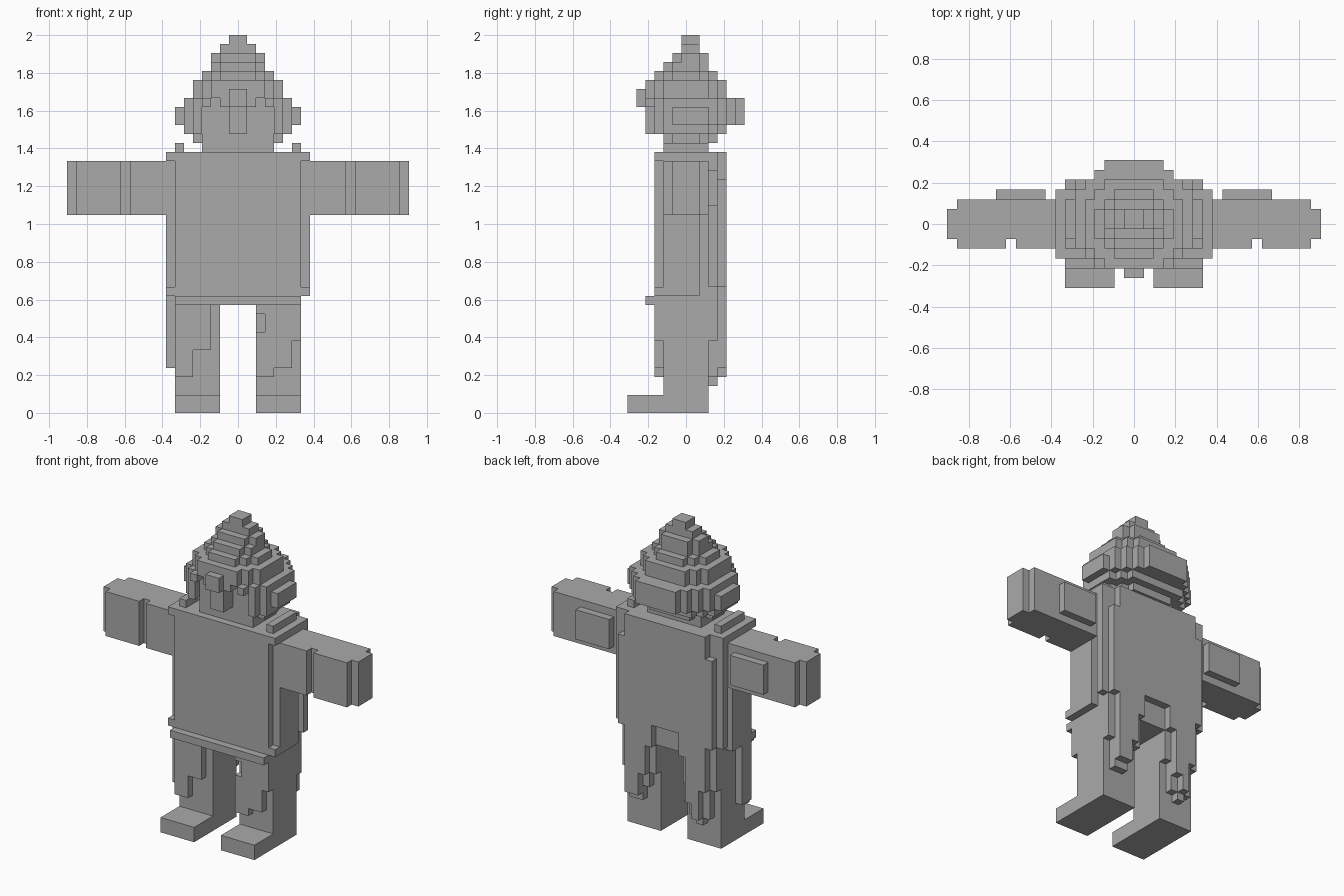
import bpy, bmesh
from mathutils import Vector

if "Cube" in bpy.data.objects:
    bpy.data.objects.remove(bpy.data.objects["Cube"])

U = 2 / 42            # edge of one block
parts = {}            # part name -> set of block cells (y cells are shifted by half a block)

stone = bpy.data.materials.new("grey")
stone.diffuse_color = (0.4, 0.4, 0.4, 1)
stone.use_nodes = True
stone.node_tree.nodes["Principled BSDF"].inputs["Base Color"].default_value = stone.diffuse_color


def cells(x, y, z):
    return {(i, j, k) for i in range(*x) for j in range(*y) for k in range(*z)}


def add(name, x, y, z):
    parts.setdefault(name, set()).update(cells(x, y, z))


def cut(name, x, y, z):
    parts[name] -= cells(x, y, z)


def both(name, x, y, z, op=add):
    """Apply to the right side and mirrored to the left."""
    op(name + "_right" if op is add else name, x, y, z)
    op(name + "_left" if op is add else name, (-x[1], -x[0]), y, z)


# Legs and feet
both("leg", (2, 7), (-2, 3), (2, 12))
both("foot", (2, 7), (-6, 3), (0, 2))

# Torso with side panels, collar, hem and belt
add("torso", (-7, 7), (-3, 4), (12, 29))
both("side_panel", (7, 8), (-2, 2), (13, 28))
both("side_strip", (7, 8), (3, 4), (14, 28))
add("collar", (-8, 8), (-3, 4), (28, 29))
add("hem", (-8, 8), (-3, 2), (13, 14))
add("belt", (-7, 7), (-4, -3), (12, 13))
both("shoulder_bar", (6, 7), (-2, 3), (29, 30))

# Arms with wrist groove, stepped hand and back plate
both("arm", (8, 18), (-2, 3), (22, 28))
both("hand", (18, 19), (-1, 2), (22, 28))
for n, x in (("arm_right", (12, 13)), ("arm_left", (-13, -12))):
    cut(n, x, (-2, -1), (22, 28))
both("arm_plate", (9, 14), (3, 4), (23, 27))

# Ragged cloth hanging in front of the legs
for x, low in (((-7, -5), 4), ((-5, -3), 7), ((2, 4), 4), ((4, 6), 5), ((6, 7), 8)):
    add("front_cloth", x, (-3, -2), (low, 12))
cut("front_cloth", (2, 3), (-3, -2), (9, 11))
add("front_cloth", (-8, -7), (-2, 0), (5, 13))

# Cape on the back, ending in two ragged tails
add("cape", (-6, 6), (4, 5), (15, 29))
both("cape_edge", (6, 7), (4, 5), (14, 26))
for x, inner, outer in (((-7, -6), 8, 14), ((-6, -5), 4, 8), ((-5, -4), 3, 4),
                        ((-4, -3), 4, 6), ((-3, -2), 8, 12), ((2, 3), 8, 12),
                        ((3, 4), 6, 8), ((4, 6), 4, 5), ((6, 7), 8, 14)):
    add("cape", x, (3, 4), (inner, 13))
    add("cape", x, (4, 5), (outer, 16))

# Neck and head: stepped rounded layers (half width, y from, y to, z from, z to)
add("neck", (-4, 4), (-2, 3), (29, 30))
for w, y0, y1, z0, z1 in ((5, -3, 4, 30, 31), (6, -4, 5, 31, 32), (6, -4, 6, 32, 35),
                          (5, -4, 5, 35, 37), (4, -3, 4, 37, 38), (3, -2, 3, 38, 39),
                          (3, -1, 3, 39, 40), (2, 0, 2, 40, 41), (1, 0, 2, 41, 42)):
    steps = min(3, w, (y1 - y0) // 2)
    for s in range(steps):
        add("hood", (-w + s, w - s), (y0 + steps - 1 - s, y1 - steps + 1 + s), (z0, z1))
add("hood", (-3, 3), (6, 7), (32, 35))
add("hood", (-1, 1), (-5, -4), (34, 36))
both("ear", (6, 7), (-1, 3), (32, 34))

# Face opening under the fringe, and nose
cut("hood", (-4, 4), (-5, -2), (30, 34))
both("hood", (2, 3), (-5, -2), (34, 35), cut)
add("nose", (-1, 1), (-4, -2), (31, 34))

# Turn the cells into clean outer skins, one object per part
solid = set().union(*parts.values())
taken = set()
for name, block in parts.items():
    bm = bmesh.new()
    for c in sorted(block - taken):
        for axis in range(3):
            for side in (0, 1):
                nb = list(c)
                nb[axis] += 2 * side - 1
                if tuple(nb) in solid:
                    continue
                a, b = (axis + 1) % 3, (axis + 2) % 3
                ring = []
                for da, db in ((0, 0), (1, 0), (1, 1), (0, 1)):
                    p = Vector(c)
                    p[axis] += side
                    p[a] += da
                    p[b] += db
                    p.y -= 0.5
                    ring.append(bm.verts.new(p * U))
                bm.faces.new(ring if side else ring[::-1])
    taken |= block
    if not bm.faces:
        bm.free()
        continue
    bmesh.ops.remove_doubles(bm, verts=bm.verts, dist=1e-4)
    bmesh.ops.dissolve_limit(bm, angle_limit=0.01, verts=bm.verts, edges=bm.edges)
    mesh = bpy.data.meshes.new(name)
    bm.to_mesh(mesh)
    bm.free()
    mesh.materials.append(stone)
    bpy.context.collection.objects.link(bpy.data.objects.new(name, mesh))
